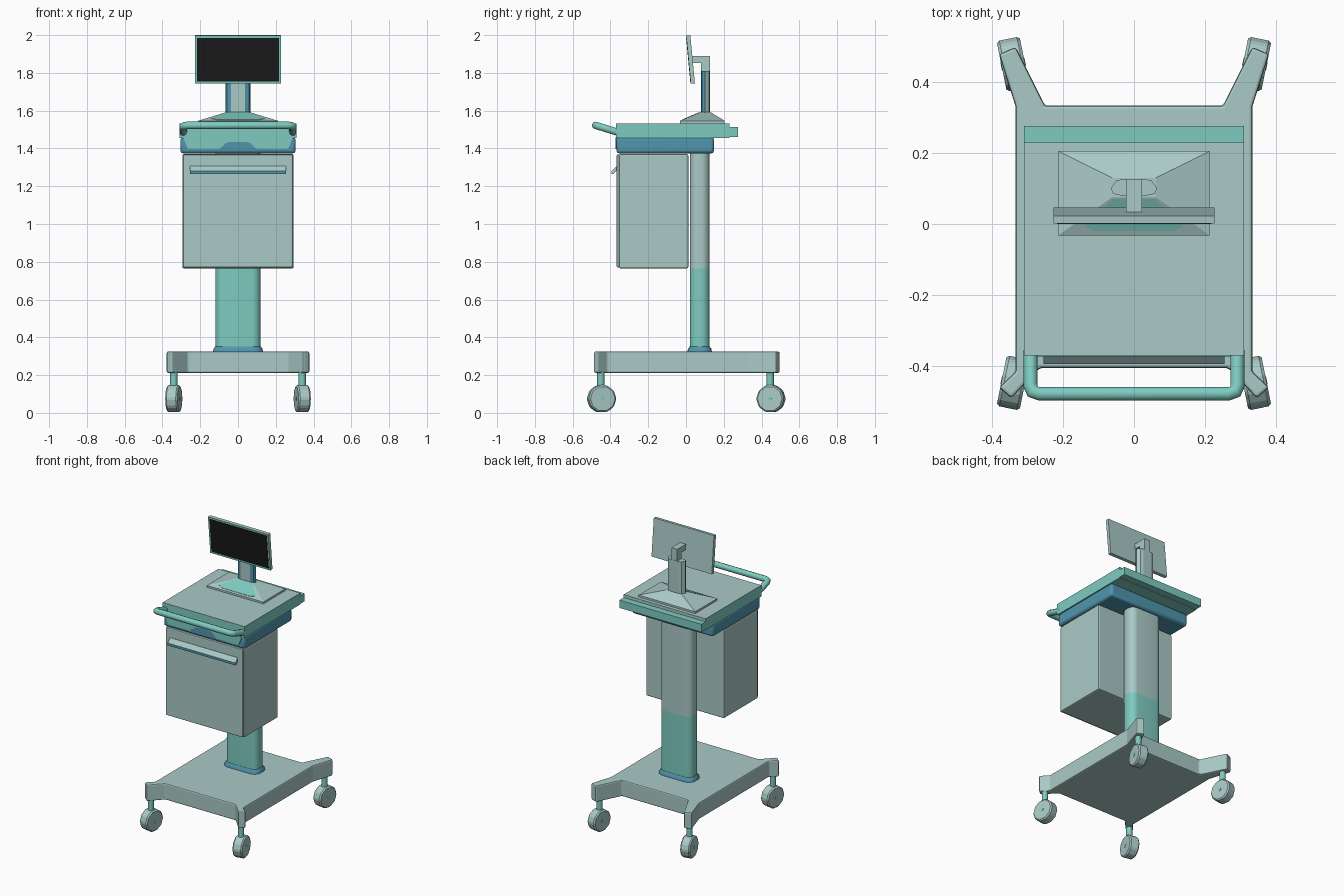
import bpy, bmesh, math
from mathutils import Matrix, Vector

cube = bpy.data.objects.get("Cube")
if cube:
    bpy.data.objects.remove(cube, do_unlink=True)


def material(name, rgb):
    m = bpy.data.materials.new(name)
    m.use_nodes = True
    m.diffuse_color = (*rgb, 1)
    m.node_tree.nodes["Principled BSDF"].inputs["Base Color"].default_value = (*rgb, 1)
    return m


GREY = material("pale grey green", (0.40, 0.59, 0.57))
TEAL = material("teal", (0.21, 0.60, 0.53))
BLUE = material("steel blue", (0.08, 0.30, 0.42))
BLACK = material("screen black", (0.01, 0.01, 0.01))


def finish(name, bm, mats, bevel=0, smooth=False, segments=2):
    bmesh.ops.recalc_face_normals(bm, faces=bm.faces)
    mesh = bpy.data.meshes.new(name)
    bm.to_mesh(mesh)
    bm.free()
    ob = bpy.data.objects.new(name, mesh)
    bpy.context.collection.objects.link(ob)
    for m in mats:
        mesh.materials.append(m)
    if bevel:
        mod = ob.modifiers.new("soft edges", "BEVEL")
        mod.width, mod.segments = bevel, segments
        mod.limit_method, mod.angle_limit = "ANGLE", math.radians(30)
    if smooth:
        bpy.ops.object.select_all(action="DESELECT")
        ob.select_set(True)
        bpy.context.view_layer.objects.active = ob
        bpy.ops.object.shade_smooth_by_angle(angle=math.radians(40))
    return ob


def loft(name, rings, mats, bevel=0, smooth=False, rule=None):
    """Skin between equal rings of 3D points and cap both ends."""
    bm = bmesh.new()
    vs = [[bm.verts.new(p) for p in ring] for ring in rings]
    n = len(vs[0])
    for a, b in zip(vs, vs[1:]):
        for i in range(n):
            j = (i + 1) % n
            bm.faces.new((a[i], a[j], b[j], b[i]))
    bm.faces.new(vs[0])
    bm.faces.new(vs[-1])
    bmesh.ops.recalc_face_normals(bm, faces=bm.faces)
    if rule:
        for f in bm.faces:
            f.normal_update()
            f.material_index = rule(f)
    return finish(name, bm, mats, bevel, smooth)


def prism(name, pts, lo, hi, mats, axis="z", **kw):
    place = {"z": lambda a, b, h: (a, b, h),
             "x": lambda a, b, h: (h, a, b),
             "y": lambda a, b, h: (a, h, b)}[axis]
    return loft(name, [[place(a, b, h) for a, b in pts] for h in (lo, hi)], mats, **kw)


def rect(x, y0, y1):
    return [(-x, y0), (x, y0), (x, y1), (-x, y1)]


def mirrored(pts):
    return pts + [(-x, y) for x, y in reversed(pts)]


def rounded(x, y0, y1, r, steps=6):
    out = []
    for k, (cx, cy) in enumerate(((x - r, y1 - r), (r - x, y1 - r), (r - x, y0 + r), (x - r, y0 + r))):
        for i in range(steps + 1):
            t = math.pi / 2 * (k + i / steps)
            out.append((cx + r * math.cos(t), cy + r * math.sin(t)))
    return out


def at(pts, z):
    return [(x, y, z) for x, y in pts]


# Wheeled base with four splayed feet
base = mirrored([(0.265, -0.405), (0.345, -0.49), (0.38, -0.46), (0.333, -0.415),
                 (0.333, 0.33), (0.38, 0.478), (0.333, 0.498), (0.25, 0.333)])
prism("base", base, 0.212, 0.325, [GREY], bevel=0.008)

# Casters, each toed in toward its end of the base
for sx, side in ((-1, "right"), (1, "left")):
    for sy, end, cy in ((-1, "front", -0.447), (1, "back", 0.45)):
        turn = Matrix.Translation((sx * 0.34, cy, 0.075)) @ Matrix.Rotation(-sx * sy * 0.2, 4, "Z")
        lay = turn @ Matrix.Rotation(math.pi / 2, 4, "Y")
        bm = bmesh.new()
        bmesh.ops.create_cone(bm, cap_ends=True, segments=10, radius1=0.075, radius2=0.075,
                              depth=0.066, matrix=lay)
        finish(f"wheel_{end}_{side}", bm, [GREY], bevel=0.008, segments=1)
        bm = bmesh.new()
        bmesh.ops.create_cone(bm, cap_ends=True, segments=10, radius1=0.011, radius2=0.011,
                              depth=0.069, matrix=lay)
        finish(f"hub_{end}_{side}", bm, [TEAL])
        bm = bmesh.new()
        bmesh.ops.create_cone(bm, cap_ends=True, segments=16, radius1=0.019, radius2=0.019, depth=0.085,
                              matrix=Matrix.Translation((sx * 0.34, cy - 0.004, 0.175)))
        finish(f"stem_{end}_{side}", bm, [TEAL], smooth=True)

# Lift column with a foot collar
section = rounded(0.12, 0.02, 0.125, 0.045)
loft("column_foot", [at(rounded(0.132, 0.008, 0.137, 0.05), 0.322),
                     at(rounded(0.13, 0.01, 0.135, 0.05), 0.338), at(section, 0.352)], [BLUE], smooth=True)
prism("column_lower", section, 0.33, 0.765, [TEAL], smooth=True)
prism("column_upper", section, 0.765, 1.38, [GREY], smooth=True)

# Cabinet and its pull
prism("cabinet", rect(0.295, -0.355, 0.012), 0.765, 1.37, [GREY], bevel=0.008)
prism("cabinet_door", rect(0.29, -0.367, -0.35), 0.77, 1.368, [GREY], bevel=0.006)
pull = [(-0.36, 1.306), (-0.368, 1.306), (-0.394, 1.28), (-0.394, 1.264), (-0.386, 1.264), (-0.36, 1.288)]
prism("cabinet_pull", pull, -0.255, 0.255, [GREY, BLUE], axis="x",
      rule=lambda f: int(f.calc_center_median().z < 1.285 and f.normal.z < 0.3 and abs(f.normal.x) < 0.5))

# Drawer housing under the worktop, with its painted front panel
prism("drawer_housing", rect(0.305, -0.368, 0.148), 1.374, 1.46, [BLUE], bevel=0.014, smooth=True)
panel = mirrored([(0.035, 1.435), (0.06, 1.432), (0.1, 1.396), (0.265, 1.396), (0.29, 1.458)])
prism("drawer_panel", panel, -0.373, -0.366, [TEAL], axis="y")

# Worktop with stepped rear ledge
prism("worktop", rect(0.309, -0.37, 0.23), 1.456, 1.533, [GREY, TEAL],
      rule=lambda f: int(f.normal.y < -0.5 or f.normal.z < -0.5 or abs(f.normal.x) > 0.5))
prism("rear_ledge", rect(0.309, 0.225, 0.276), 1.46, 1.513, [TEAL])

# Push handle
curve = bpy.data.curves.new("push_handle", "CURVE")
curve.dimensions = "3D"
curve.bevel_depth, curve.bevel_resolution, curve.use_fill_caps = 0.02, 3, True
path = mirrored([(0.291, 0.0), (0.291, 0.82), (0.285, 0.95), (0.265, 1.0)])
spline = curve.splines.new("POLY")
spline.points.add(len(path) - 1)
for p, (x, t) in zip(spline.points, path):
    p.co = (x, -0.355 - 0.123 * t, 1.484 + 0.038 * t, 1)
curve.materials.append(TEAL)
bpy.context.collection.objects.link(bpy.data.objects.new("push_handle", curve))

# Monitor stand: sloped foot, painted patch, post and bracket
foot = rect(0.213, -0.032, 0.205)
loft("stand_foot", [at(foot, 1.53), at(foot, 1.546), at(rect(0.062, 0.075, 0.13), 1.592)], [GREY])


def slope(y):
    return 1.546 + 0.43 * (y + 0.032)


patch = [(x, y, slope(y)) for x, y in mirrored([(0.11, -0.02), (0.14, -0.006), (0.06, 0.07)])]
loft("stand_patch", [[(x, y, z + d) for x, y, z in patch] for d in (-0.004, 0.002)], [TEAL])
post = mirrored([(0.036, 0.08), (0.058, 0.085), (0.065, 0.1), (0.05, 0.122), (0.03, 0.127)])
prism("stand_post", post, 1.58, 1.81, [GREY, BLUE],
      rule=lambda f: int(f.normal.y < -0.3 and abs(f.normal.x) > 0.1))
bracket = [(0.03, 1.89), (0.126, 1.89), (0.126, 1.80), (0.08, 1.80), (0.08, 1.853), (0.03, 1.853)]
prism("monitor_bracket", bracket, -0.022, 0.022, [GREY], axis="x")

# Monitor, tilted forward at the top: grey shell, teal bezel, black screen
tilt = Matrix.Translation((0, 0.024, 1.871)) @ Matrix.Rotation(0.095, 4, "X")


def tilted_plate(name, x, z, y0, y1, mats, rule=None):
    ob = prism(name, rect(x, -z, z), y0, y1, mats, axis="y", rule=rule)
    ob.data.transform(tilt)


tilted_plate("monitor", 0.227, 0.128, -0.011, 0.011, [GREY, TEAL], lambda f: int(f.normal.y < -0.5))
tilted_plate("screen", 0.216, 0.116, -0.0125, -0.01, [BLACK])
